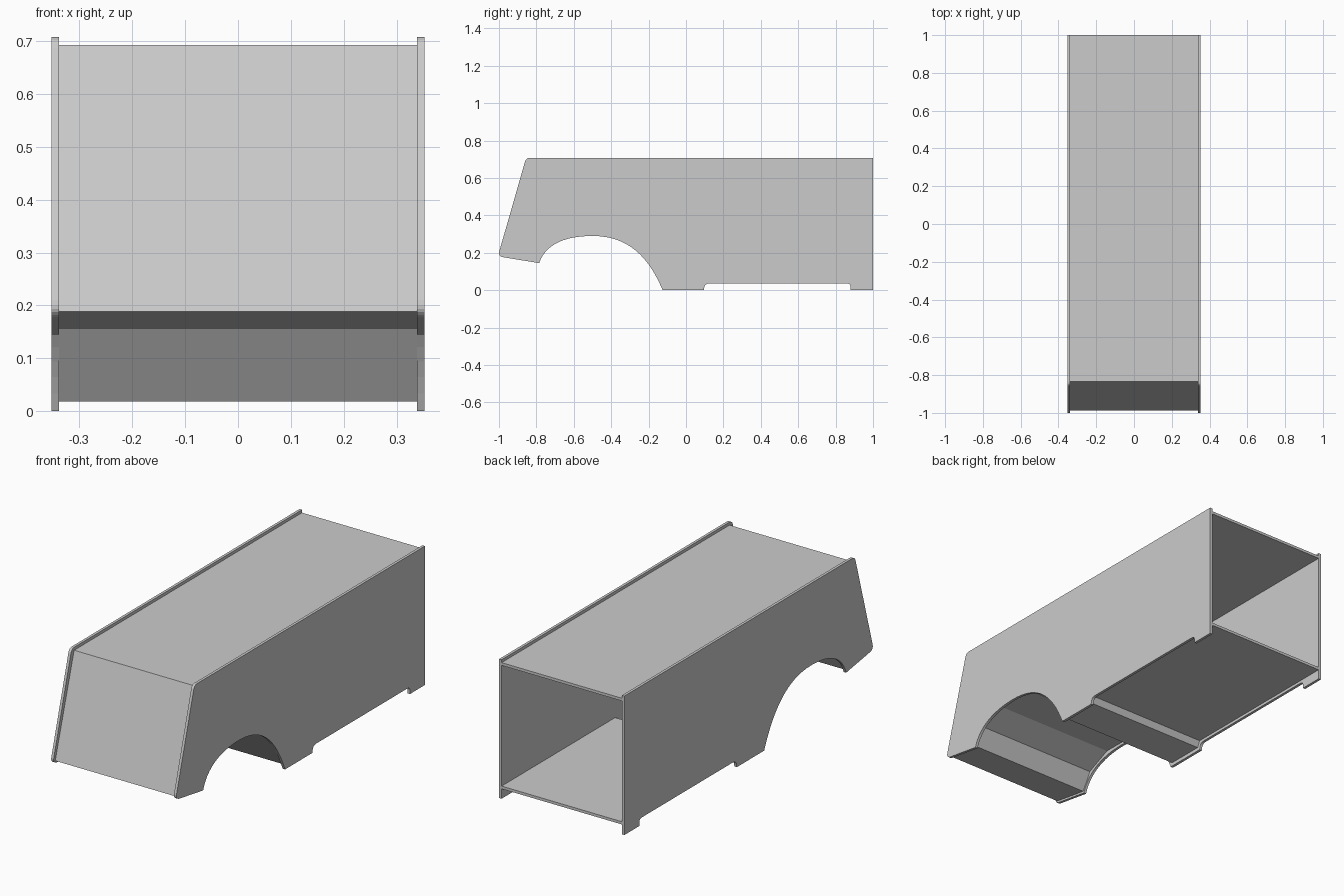
import bpy, bmesh
from mathutils import Vector

if "Cube" in bpy.data.objects:
    bpy.data.objects.remove(bpy.data.objects["Cube"])

HALF_WIDTH = 0.353
THICK = 0.014


def bezier(pts, n):
    """Sample a quadratic or cubic curve by repeated interpolation."""
    out = []
    for i in range(n + 1):
        p = [Vector(q) for q in pts]
        while len(p) > 1:
            p = [a.lerp(b, i / n) for a, b in zip(p, p[1:])]
        out.append(p[0])
    return out


def fillet(prev, corner, nxt, d):
    a, c, b = Vector(prev), Vector(corner), Vector(nxt)
    return bezier([c + (a - c).normalized() * d, c, c + (b - c).normalized() * d], 6)


def finish(name, bm):
    mesh = bpy.data.meshes.new(name)
    bm.to_mesh(mesh)
    bm.free()
    ob = bpy.data.objects.new(name, mesh)
    bpy.context.collection.objects.link(ob)
    return ob


# Side outline in (y, z)
top, nose, lip = (-0.855, 0.708), (-1.006, 0.181), (-0.785, 0.145)
outline = [Vector((1, 0)), Vector((1, 0.708))]
outline += fillet((1, 0.708), top, nose, 0.022)
outline += fillet(top, nose, lip, 0.03)
outline += bezier([lip, (-0.75, 0.25), (-0.64, 0.29), (-0.5, 0.29)], 14)
outline += bezier([(-0.5, 0.29), (-0.31, 0.29), (-0.2, 0.18), (-0.125, 0)], 16)[1:]
outline.append(Vector((0.095, 0)))
outline += fillet((0.095, 0), (0.1, 0.036), (0.88, 0.036), 0.025)
outline += fillet((0.1, 0.036), (0.88, 0.036), (0.88, 0), 0.02)
outline.append(Vector((0.88, 0)))

# Side panels
for name, x0 in (("left_side_panel", -HALF_WIDTH), ("right_side_panel", HALF_WIDTH - THICK)):
    bm = bmesh.new()
    face = bm.faces.new([bm.verts.new((x0, p.x, p.y)) for p in outline])
    ext = bmesh.ops.extrude_face_region(bm, geom=[face])
    moved = [g for g in ext["geom"] if isinstance(g, bmesh.types.BMVert)]
    bmesh.ops.translate(bm, verts=moved, vec=(THICK, 0, 0))
    bmesh.ops.recalc_face_normals(bm, faces=bm.faces)
    finish(name, bm)

# Folded panels between the sides: roof, front, underside, wheel arch, floor
path = [(1, 0.693), (-0.835, 0.693), (-0.987, 0.188), (-0.79, 0.156),
        (-0.74, 0.245), (-0.61, 0.304), (-0.4, 0.302), (-0.25, 0.21),
        (-0.115, 0.018), (0.08, 0.018), (0.095, 0.05), (1, 0.05)]
bm = bmesh.new()
w = HALF_WIDTH - THICK
rows = [[bm.verts.new((x, y, z)) for x in (-w, w)] for y, z in path]
for a, b in zip(rows, rows[1:]):
    bm.faces.new((a[0], b[0], b[1], a[1]))
shell = finish("inner_shell", bm)
solid = shell.modifiers.new("thickness", 'SOLIDIFY')
solid.thickness = THICK
solid.offset = -1
solid.use_even_offset = True
